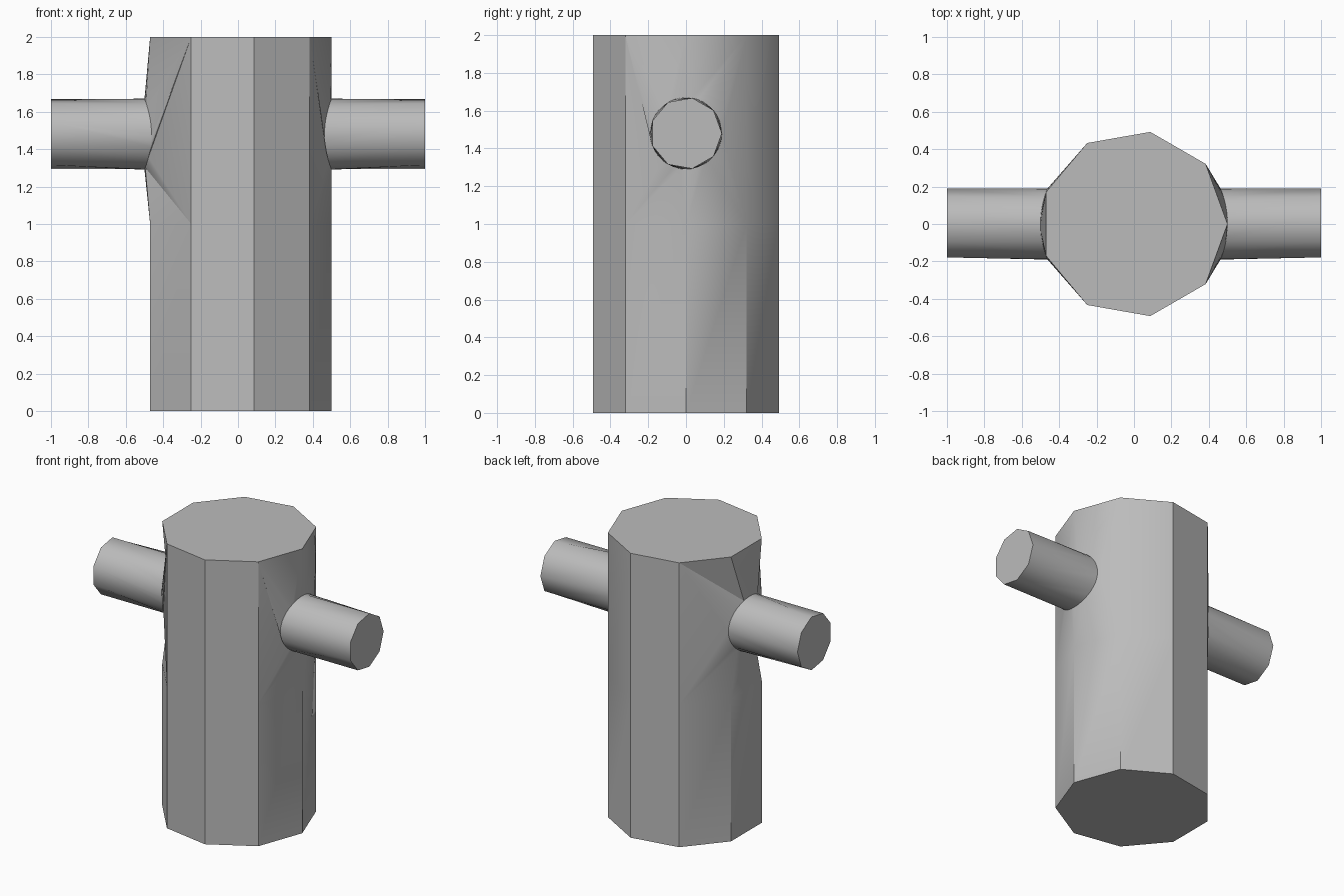
import bpy, bmesh, math

cube = bpy.data.objects.get("Cube")
if cube:
    bpy.data.objects.remove(cube, do_unlink=True)

SIDES, RADIUS, HEIGHT, MID = 9, 0.5, 2.0, 1.0
ARM_R, ARM_Z, ARM_SEGS, ARM_END = 0.19, 1.48, 36, 1.0

grey = bpy.data.materials.new("plain grey")
grey.use_nodes = True
grey.diffuse_color = (0.5, 0.5, 0.5, 1)
grey.node_tree.nodes["Principled BSDF"].inputs["Base Color"].default_value = (0.5, 0.5, 0.5, 1)

bm = bmesh.new()


def angle(v):
    """Direction of a vertex around the arm axis."""
    return math.atan2(v.co.z - ARM_Z, v.co.y) % math.tau


def zipper(outer, inner):
    """Join two loops around the arm axis with triangles, matched by angle."""
    a, b = sorted(outer, key=angle), sorted(inner, key=angle)
    i = j = 0
    while i < len(a) or j < len(b):
        next_a = angle(a[(i + 1) % len(a)]) + math.tau * ((i + 1) // len(a))
        next_b = angle(b[(j + 1) % len(b)]) + math.tau * ((j + 1) // len(b))
        va, vb = a[i % len(a)], b[j % len(b)]
        if j >= len(b) or (i < len(a) and next_a <= next_b):
            i += 1
            bm.faces.new((va, a[i % len(a)], vb))
        else:
            j += 1
            bm.faces.new((va, b[j % len(b)], vb))


# Nine-sided body: bottom, middle and top rings
def body_ring(z):
    return [bm.verts.new((RADIUS * math.cos(math.tau * k / SIDES),
                          RADIUS * math.sin(math.tau * k / SIDES), z)) for k in range(SIDES)]


bottom, middle, top = (body_ring(z) for z in (0, MID, HEIGHT))
bm.faces.new(bottom[::-1])
bm.faces.new(top)
openings = {1: [-1, 0, 1], -1: [3, 4, 5, 6]}    # corners around each arm
plain_sides = {1, 2, 6, 7}
for k in range(SIDES):
    n = (k + 1) % SIDES
    bm.faces.new((bottom[k], bottom[n], middle[n], middle[k]))
    if k in plain_sides:
        bm.faces.new((middle[k], middle[n], top[n], top[k]))

# Arms: round where they meet the body, nine-sided at the tip
for side, corners in openings.items():
    root, tip = [], []
    for k in range(ARM_SEGS):
        t = math.tau * k / ARM_SEGS
        y = ARM_R * math.cos(t)
        root.append(bm.verts.new((side * math.sqrt(RADIUS**2 - y * y), y,
                                  ARM_Z + ARM_R * math.sin(t))))
    for k in range(SIDES):
        t = math.tau * k / SIDES
        tip.append(bm.verts.new((side * ARM_END, ARM_R * math.cos(t),
                                 ARM_Z + ARM_R * math.sin(t))))
    zipper([ring[c] for ring in (middle, top) for c in corners], root)
    zipper(root, tip)
    bm.faces.new(tip)

bmesh.ops.recalc_face_normals(bm, faces=bm.faces)
mesh = bpy.data.meshes.new("post_with_arms")
bm.to_mesh(mesh)
bm.free()
mesh.materials.append(grey)
post = bpy.data.objects.new("post_with_arms", mesh)
bpy.context.collection.objects.link(post)
bpy.ops.object.select_all(action='DESELECT')
post.select_set(True)
bpy.context.view_layer.objects.active = post
bpy.ops.object.shade_smooth_by_angle(angle=math.radians(30))
